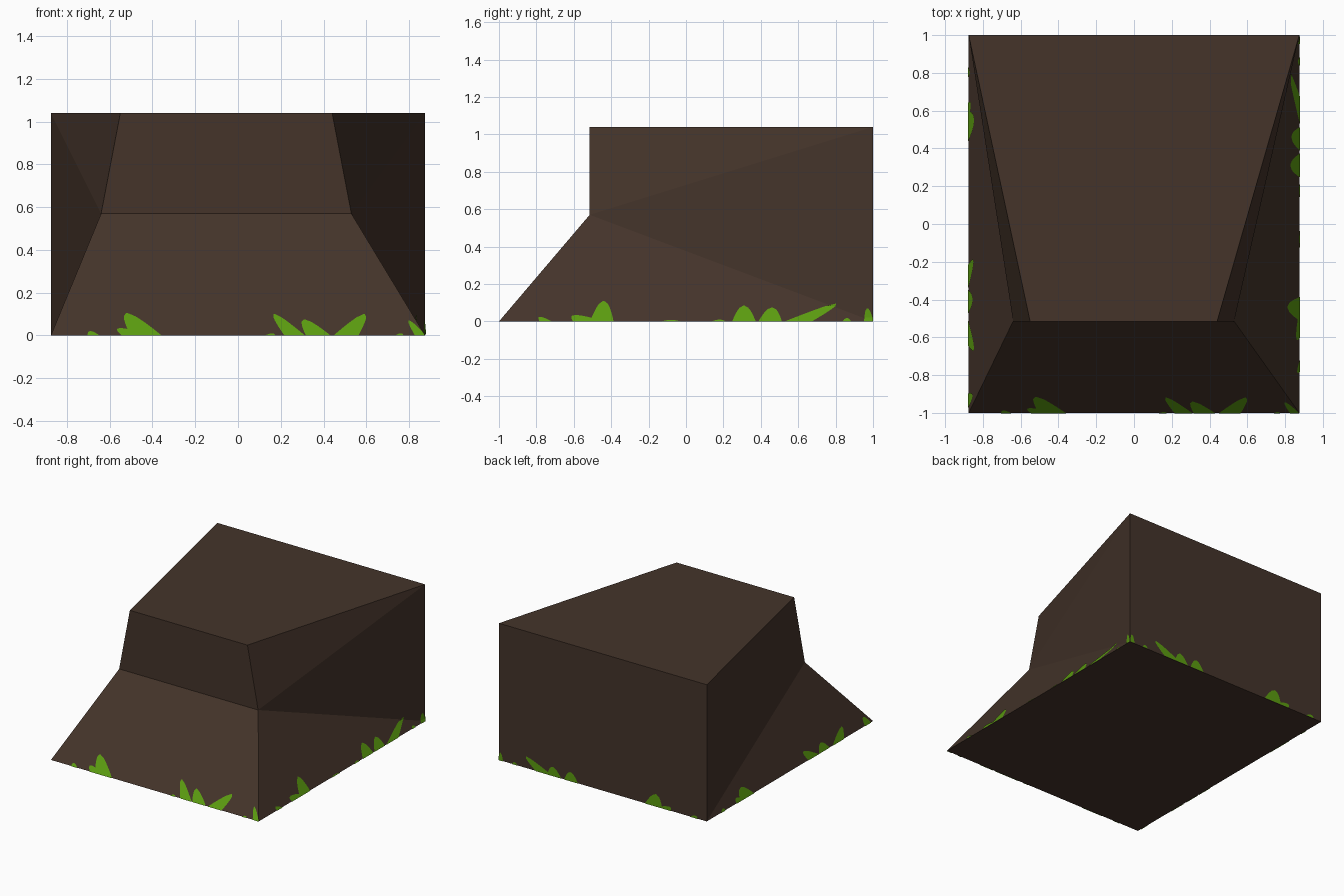
import bpy, bmesh
from mathutils import Vector

if "Cube" in bpy.data.objects:
    bpy.data.objects.remove(bpy.data.objects["Cube"])


def material(name, rgb):
    m = bpy.data.materials.new(name)
    m.diffuse_color = (*rgb, 1)
    m.use_nodes = True
    m.node_tree.nodes["Principled BSDF"].inputs["Base Color"].default_value = m.diffuse_color
    return m


brown = material("dark earth brown", (0.058, 0.034, 0.023))
green = material("grass green", (0.105, 0.33, 0.005))


def add_object(name, bm, mat):
    mesh = bpy.data.meshes.new(name)
    bm.to_mesh(mesh)
    bm.free()
    mesh.materials.append(mat)
    ob = bpy.data.objects.new(name, mesh)
    bpy.context.collection.objects.link(ob)


# Main block: wide base, waist at the front, narrower front top edge
W, H, WAIST, FRONT = 0.875, 1.04, 0.57, -0.515
bm = bmesh.new()
fl, fr, br, bl = [bm.verts.new((x, y, 0)) for x, y in
                  ((-W, -1), (W, -1), (W, 1), (-W, 1))]
ml, mr = [bm.verts.new((x, FRONT, WAIST)) for x in (-0.64, 0.53)]
tfl, tfr, tbr, tbl = [bm.verts.new((x, y, H)) for x, y in
                      ((-0.55, FRONT), (0.44, FRONT), (W, 1), (-W, 1))]
for face in ((bl, br, fr, fl), (tfl, tfr, tbr, tbl), (br, bl, tbl, tbr),
             (fl, fr, mr, ml), (ml, mr, tfr, tfl),
             (fr, br, mr), (mr, br, tbr), (mr, tbr, tfr),
             (bl, fl, ml), (tbl, bl, ml), (tbl, ml, tfl)):
    bm.faces.new(face)
bmesh.ops.recalc_face_normals(bm, faces=bm.faces[:])
add_object("rock_block", bm, brown)


# Surface of each side as a function of distance along the edge and height
LIFT = 0.004


def on_front(u, z):
    return Vector((u, -1 + (1 + FRONT) / WAIST * z - LIFT, z))


def on_back(u, z):
    return Vector((u, 1 + LIFT, z))


def on_side(sign, waist_x):
    inset = W - waist_x
    return lambda u, z: Vector((sign * (W + LIFT - inset * min(
        z / WAIST, (1 - u) / (1 - FRONT))), u, z))


def grass(name, surface, outward, limit, blades):
    """Each blade: base start, base end, tip position, tip height."""
    bm = bmesh.new()
    steps = 7
    for a, b, tip, h in blades:
        rows = []
        for i in range(steps + 1):
            t = i / steps
            mid = (a + b) / 2 * (1 - t) + tip * t
            half = (b - a) / 2 * (1 - t) ** 0.55 + 0.003
            rows.append([bm.verts.new(surface(max(-limit, min(limit, mid + s * half)), h * t))
                         for s in (-1, 1)])
        for (p, q), (r, s) in zip(rows, rows[1:]):
            bm.faces.new((p, q, s, r))
    bm.normal_update()
    for f in bm.faces:
        if f.normal.dot(Vector(outward)) < 0:
            f.normal_flip()
    add_object(name, bm, green)


# Grass blades painted along the foot of each side
grass("front_grass", on_front, (0, -1, 0), W, [
    (-0.70, -0.65, -0.69, 0.02), (-0.54, -0.40, -0.55, 0.035),
    (-0.50, -0.36, -0.52, 0.105), (0.13, 0.17, 0.16, 0.01),
    (0.22, 0.31, 0.17, 0.10), (0.32, 0.43, 0.31, 0.075),
    (0.45, 0.56, 0.59, 0.10), (0.74, 0.77, 0.76, 0.01),
    (0.83, 0.875, 0.80, 0.07)])
grass("right_grass", on_side(1, 0.53), (1, 0, 0), 1, [
    (-0.78, -0.72, -0.78, 0.025), (-0.60, -0.44, -0.59, 0.035),
    (-0.51, -0.39, -0.44, 0.11), (-0.13, -0.03, -0.08, 0.008),
    (0.14, 0.21, 0.18, 0.01), (0.25, 0.37, 0.31, 0.085),
    (0.39, 0.51, 0.46, 0.075), (0.53, 0.67, 0.80, 0.095),
    (0.84, 0.88, 0.86, 0.018), (0.955, 1.0, 0.97, 0.07)])
grass("back_grass", on_back, (0, 1, 0), W, [
    (0.42, 0.56, 0.64, 0.09), (0.35, 0.46, 0.42, 0.07),
    (0.21, 0.32, 0.27, 0.07), (0.72, 0.76, 0.74, 0.02),
    (-0.50, -0.36, -0.45, 0.095), (-0.57, -0.46, -0.56, 0.03),
    (-0.80, -0.74, -0.78, 0.02), (0.84, 0.875, 0.86, 0.06)])
grass("left_grass", on_side(-1, 0.64), (-1, 0, 0), 1, [
    (0.44, 0.60, 0.55, 0.08), (0.54, 0.64, 0.63, 0.035),
    (-0.34, -0.22, -0.20, 0.07), (-0.47, -0.35, -0.40, 0.06),
    (-0.64, -0.51, -0.66, 0.08), (-0.97, -0.90, -0.91, 0.06),
    (0.78, 0.83, 0.80, 0.02)])
